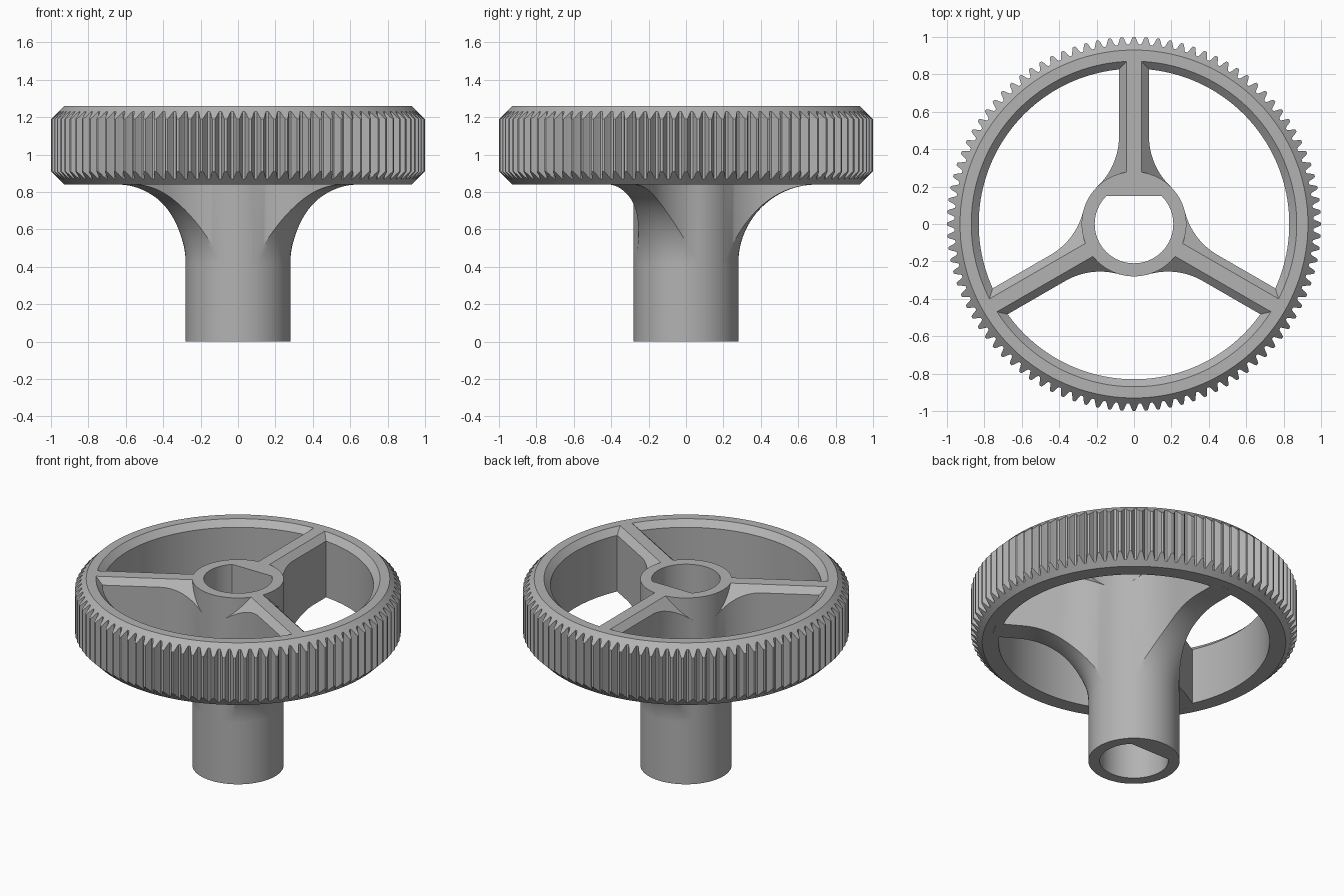
import bpy
import bmesh
from math import sin, cos, pi, radians, hypot, acos, asin, atan2, sqrt

if "Cube" in bpy.data.objects:
    bpy.data.objects.remove(bpy.data.objects["Cube"])

TOP, RIM_BASE = 1.26, 0.84
HUB_R, BORE_R, BORE_FLAT = 0.28, 0.21, 0.15
RIM_IN, FLAT_IN, FLAT_OUT = 0.83, 0.87, 0.93
TEETH, STEPS = 96, 10
SPOKE_W, SPOKE_FLAT = 0.08, 0.04
BLEND_R, BLEND_U = 0.372, 0.47       # plan fillet between spoke and hub
FLARE_R = 0.42                       # trumpet flare under the spokes

metal = bpy.data.materials.new("plain grey")
metal.use_nodes = True
grey = (0.45, 0.45, 0.45, 1)
metal.diffuse_color = grey
metal.node_tree.nodes["Principled BSDF"].inputs["Base Color"].default_value = grey


def skin(name, loops, ring):
    """Join equal point loops with quads; ring closes the sweep, else cap its ends."""
    bm = bmesh.new()
    rows = [[bm.verts.new(p) for p in loop] for loop in loops]
    count = len(rows[0])
    for i in range(len(rows) if ring else len(rows) - 1):
        a, b = rows[i], rows[(i + 1) % len(rows)]
        for j in range(count):
            k = (j + 1) % count
            bm.faces.new((a[j], a[k], b[k], b[j]))
    if not ring:
        bm.faces.new(rows[0])
        bm.faces.new(rows[-1])
    bmesh.ops.recalc_face_normals(bm, faces=bm.faces)
    mesh = bpy.data.meshes.new(name)
    bm.to_mesh(mesh)
    bm.free()
    mesh.materials.append(metal)
    obj = bpy.data.objects.new(name, mesh)
    bpy.context.collection.objects.link(obj)
    bpy.ops.object.select_all(action="DESELECT")
    obj.select_set(True)
    bpy.context.view_layer.objects.active = obj
    bpy.ops.object.shade_smooth_by_angle(angle=radians(25))
    return obj


# Toothed rim: the chamfer cones run straight into each groove
def rim_section(i):
    a = pi / 2 + 2 * pi * i / (TEETH * STEPS)
    wave = max(-1, min(1, 1.4 * cos(2 * pi * i / STEPS)))
    r = 0.98 + 0.02 * wave
    drop = r - FLAT_OUT
    profile = [(RIM_IN, RIM_BASE), (FLAT_OUT, RIM_BASE), (r, RIM_BASE + drop),
               (r, TOP - drop), (FLAT_OUT, TOP), (FLAT_IN, TOP),
               (RIM_IN, TOP - FLAT_IN + RIM_IN)]
    return [(q * cos(a), q * sin(a), z) for q, z in profile]


skin("toothed_rim", [rim_section(i) for i in range(TEETH * STEPS)], True)


# Hub tube with a flat-sided bore
def hub_section(i):
    a = 2 * pi * i / 96
    outer = (HUB_R * cos(a), HUB_R * sin(a))
    inner = (BORE_R * cos(a), min(BORE_R * sin(a), BORE_FLAT))
    return [(*inner, 0), (*outer, 0), (*outer, TOP), (*inner, TOP)]


skin("hub", [hub_section(i) for i in range(96)], True)


# Spokes: slices at growing radius, flared in plan and underneath
def half_width(r):
    side = SPOKE_W + BLEND_R
    if r >= hypot(BLEND_U, SPOKE_W):
        return SPOKE_W
    far = hypot(side, BLEND_U)
    c = (r * r + far * far - BLEND_R ** 2) / (2 * r * far)
    return r * sin(atan2(side, BLEND_U) - acos(min(1, c)))


def spoke_section(r, turn):
    w = half_width(r)
    reach = max(0, HUB_R + FLARE_R - r)
    base = RIM_BASE - FLARE_R + sqrt(max(0, FLARE_R ** 2 - reach ** 2))
    points = [(t, TOP - max(0, abs(t) - SPOKE_FLAT))
              for t in (-w, -SPOKE_FLAT, SPOKE_FLAT, w)]
    points += [(w - 2 * w * k / 12, base) for k in range(13)]
    return [(r * cos(turn + asin(t / r)), r * sin(turn + asin(t / r)), z)
            for t, z in points]


radii = [HUB_R - 0.01]
radii += [HUB_R + FLARE_R * (1 - cos(pi / 2 * k / 28)) for k in range(29)]
radii += [RIM_IN, FLAT_IN + 0.002]
for name, degrees in (("back_spoke", 90), ("right_spoke", 210), ("left_spoke", 330)):
    skin(name, [spoke_section(r, radians(degrees)) for r in radii], False)
